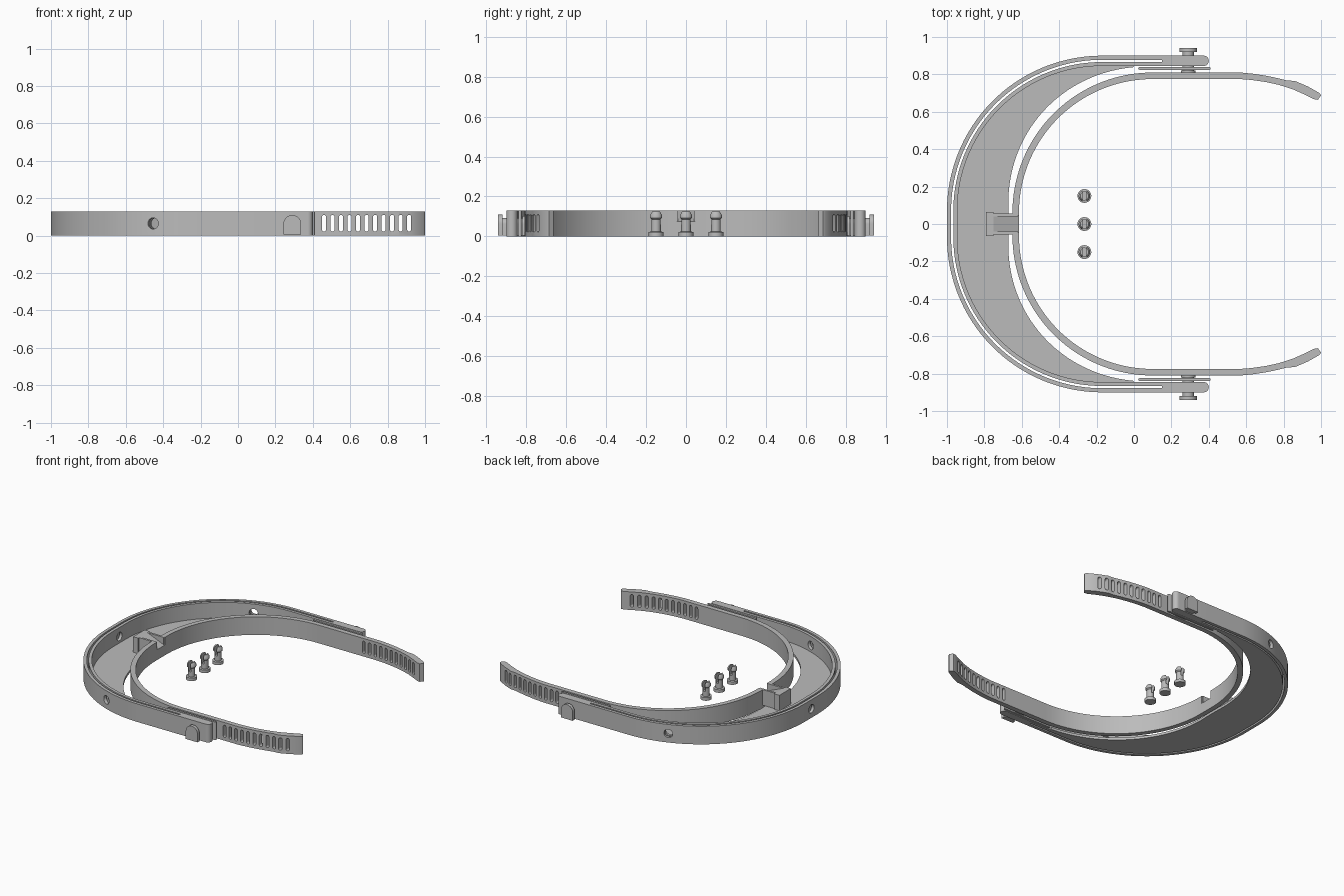
import bpy, bmesh
from math import sin, cos, pi, radians
from mathutils import Matrix, Vector

cube = bpy.data.objects.get("Cube")
if cube:
    bpy.data.objects.remove(cube, do_unlink=True)

grey = bpy.data.materials.new("plain grey")
grey.use_nodes = True
COLOUR = (0.5, 0.5, 0.5, 1)
grey.diffuse_color = COLOUR
grey.node_tree.nodes["Principled BSDF"].inputs["Base Color"].default_value = COLOUR

H = 0.13          # height of every wall
N = 40            # steps per quarter bend


def finish(name, bm):
    bmesh.ops.recalc_face_normals(bm, faces=bm.faces)
    mesh = bpy.data.meshes.new(name)
    bm.to_mesh(mesh)
    bm.free()
    mesh.materials.append(grey)
    ob = bpy.data.objects.new(name, mesh)
    bpy.context.collection.objects.link(ob)
    return ob


def smooth(ob):
    bpy.ops.object.select_all(action='DESELECT')
    ob.select_set(True)
    bpy.context.view_layer.objects.active = ob
    bpy.ops.object.shade_smooth_by_angle(angle=radians(30))


def cut(ob, cutter):
    mod = ob.modifiers.new("cut", 'BOOLEAN')
    mod.operation, mod.solver, mod.object = 'DIFFERENCE', 'EXACT', cutter
    bpy.ops.object.select_all(action='DESELECT')
    ob.select_set(True)
    bpy.context.view_layer.objects.active = ob
    bpy.ops.object.modifier_apply(modifier=mod.name)


def strip(name, outer, inner, z0, z1):
    """Solid ribbon between two plan curves of equal length."""
    bm = bmesh.new()
    rings = [[bm.verts.new((p[0], p[1], z)) for p, z in
              ((a, z0), (b, z0), (b, z1), (a, z1))] for a, b in zip(outer, inner)]
    for r, s in zip(rings, rings[1:]):
        for i in range(4):
            j = (i + 1) % 4
            bm.faces.new((r[i], r[j], s[j], s[i]))
    bm.faces.new(rings[0])
    bm.faces.new(rings[-1])
    return finish(name, bm)


def prism(bm, pts, lo, hi, axis):
    """Extrude a closed outline along y (points are x, z) or z (points are x, y)."""
    place = (lambda p, h: (p[0], h, p[1])) if axis == 'y' else (lambda p, h: (p[0], p[1], h))
    a = [bm.verts.new(place(p, lo)) for p in pts]
    b = [bm.verts.new(place(p, hi)) for p in pts]
    bm.faces.new(a)
    bm.faces.new(b)
    for i in range(len(pts)):
        j = (i + 1) % len(pts)
        bm.faces.new((a[i], a[j], b[j], b[i]))


def box(bm, lo, hi):
    prism(bm, [(lo[0], lo[1]), (hi[0], lo[1]), (hi[0], hi[1]), (lo[0], hi[1])], lo[2], hi[2], 'z')


def arc(cx, cy, r, a0, a1, n):
    return [(cx + r * cos(radians(a0 + (a1 - a0) * i / n)),
             cy + r * sin(radians(a0 + (a1 - a0) * i / n))) for i in range(n + 1)]


def both(half):
    """Continue a +y half curve with its mirror image."""
    return half + [(x, -y) for x, y in reversed(half)]


def bend(cx, cy, r, lead):
    return both(lead + arc(cx, cy, r, 90, 180, N))


# Visor rim: two thin walls with a sheet slot between them
VX, VY, VR = -0.17, 0.07, 0.83


def rim(off, x_end):
    return bend(VX, VY, VR - off, [(x_end, VY + VR - off)])


outer_wall = strip("visor_outer_wall", rim(0, 0.15), rim(0.022, 0.15), 0, H)
inner_wall = strip("visor_inner_wall", rim(0.034, 0.15), rim(0.055, 0.15), 0, H)

# Three round fastener holes through both walls
bm = bmesh.new()
for ang in (110, 180, 250):
    d = Vector((cos(radians(ang)), sin(radians(ang)), 0))
    mid = Vector((VX, VY * round(d.y), 0.065)) + d * VR
    bmesh.ops.create_cone(bm, cap_ends=True, segments=24, radius1=0.03, radius2=0.03, depth=0.2,
                          matrix=Matrix.Translation(mid) @ d.to_track_quat('Z', 'Y').to_matrix().to_4x4())
hole_cutter = finish("hole_cutter", bm)
for wall in (outer_wall, inner_wall):
    cut(wall, hole_cutter)
    smooth(wall)

# Crescent floor between the rim and the headband
BX, BY, BR = 0.1, 0.06, 0.75
edge = [(0.0, 0.845)]
for i in range(N + 1):
    t = i / N
    a = radians(97.5 + 82.5 * t)
    r = 0.77 + 0.02 * sin(pi * t) + 0.015 * (1 - t)
    edge.append((BX + r * cos(a), BY + r * sin(a)))
smooth(strip("crescent_floor", rim(0.05, 0.0), both(edge), 0, 0.018))

# Rounded arm ends, inner tabs and side pegs, one set per side
for side, s in (("left", 1), ("right", -1)):
    bm = bmesh.new()
    cy, r = 0.8725, 0.0275
    pts = [(0.15, cy + r), (0.15, cy - r)] + arc(0.4 - r, cy, r, -90, 90, 12)
    prism(bm, [(x, s * y) for x, y in pts], 0, H, 'z')
    smooth(finish("arm_end_" + side, bm))

    bm = bmesh.new()
    cy, r = 0.832, 0.0075
    pts = arc(0.03, cy, r, 90, 270, 8) + arc(0.402, cy, r, -90, 90, 8)
    prism(bm, [(x, s * y) for x, y in pts], 0, H, 'z')
    smooth(finish("arm_tab_" + side, bm))

    bm = bmesh.new()
    for half, top, y0, y1 in ((0.047, 0.11, 0.92, 0.942), (0.03, 0.092, 0.815, 0.925),
                              (0.04, 0.102, 0.81, 0.82)):
        pts = [(0.29 - half, 0.005), (0.29 + half, 0.005)]
        pts += arc(0.29, top - half, half, 0, 180, 16)
        prism(bm, pts, s * y0, s * y1, 'y')
    smooth(finish("side_peg_" + side, bm))

# Headband with tapering tails and thicker tips
tail_out = [(0.975, 0.71), (0.992, 0.7), (0.93, 0.735), (0.86, 0.765), (0.82, 0.767), (0.78, 0.777),
            (0.71, 0.792), (0.64, 0.803), (0.57, 0.81)]
tail_in = [(0.975, 0.665), (0.96, 0.668), (0.91, 0.693), (0.85, 0.72), (0.81, 0.733), (0.77, 0.745),
           (0.7, 0.76), (0.63, 0.77), (0.565, 0.775)]
tail_out[0], tail_in[0] = (1.0, 0.687), (0.983, 0.664)
band = strip("headband", bend(BX, BY, BR, tail_out), bend(BX, BY, BR - 0.035, tail_in), 0, H)

# Adjustment slots in the tails
bm = bmesh.new()
for i in range(11):
    x, r = 0.46 + 0.0455 * i, 0.011
    pts = arc(x, 0.1, r, 0, 180, 8) + arc(x, 0.033, r, 180, 360, 8)
    for s in (1, -1):
        prism(bm, pts, s * 0.6, s * 0.9, 'y')
slot_cutter = finish("slot_cutter", bm)
cut(band, slot_cutter)

# Sloped notch at the back of the band, carried on by the clip
bm = bmesh.new()
prism(bm, [(-0.75, H), (-0.58, 0.06), (-0.58, 0.2), (-0.75, 0.2)], -0.045, 0.045, 'y')
notch_cutter = finish("notch_cutter", bm)
cut(band, notch_cutter)
smooth(band)

bm = bmesh.new()
prism(bm, [(-0.755, 0.018), (-0.62, 0.018), (-0.62, 0.0765), (-0.75, H), (-0.755, H)],
      -0.045, 0.045, 'y')
for s in (1, -1):
    box(bm, (-0.755, s * 0.04, 0.018), (-0.62, s * 0.055, H))
box(bm, (-0.79, -0.065, 0.018), (-0.75, 0.065, H))
finish("band_clip", bm)

# Three loose split fasteners
bm = bmesh.new()
box(bm, (-0.275, -0.3, 0.06), (-0.255, 0.3, 0.2))
split_cutter = finish("split_cutter", bm)
profile = [(0.037, 0), (0.037, 0.022), (0.024, 0.024), (0.024, 0.085),
           (0.031, 0.092), (0.031, 0.108), (0.022, 0.124)]
for k, label in enumerate(("right", "middle", "left")):
    bm = bmesh.new()
    rings = [[bm.verts.new((-0.265 + r * cos(2 * pi * i / 24), 0.15 * (k - 1) + r * sin(2 * pi * i / 24), z))
              for i in range(24)] for r, z in profile]
    for a, b in zip(rings, rings[1:]):
        for i in range(24):
            j = (i + 1) % 24
            bm.faces.new((a[i], a[j], b[j], b[i]))
    bm.faces.new(rings[0])
    bm.faces.new(rings[-1])
    pin = finish("fastener_" + label, bm)
    cut(pin, split_cutter)
    smooth(pin)

for helper in (hole_cutter, slot_cutter, notch_cutter, split_cutter):
    bpy.data.objects.remove(helper, do_unlink=True)
